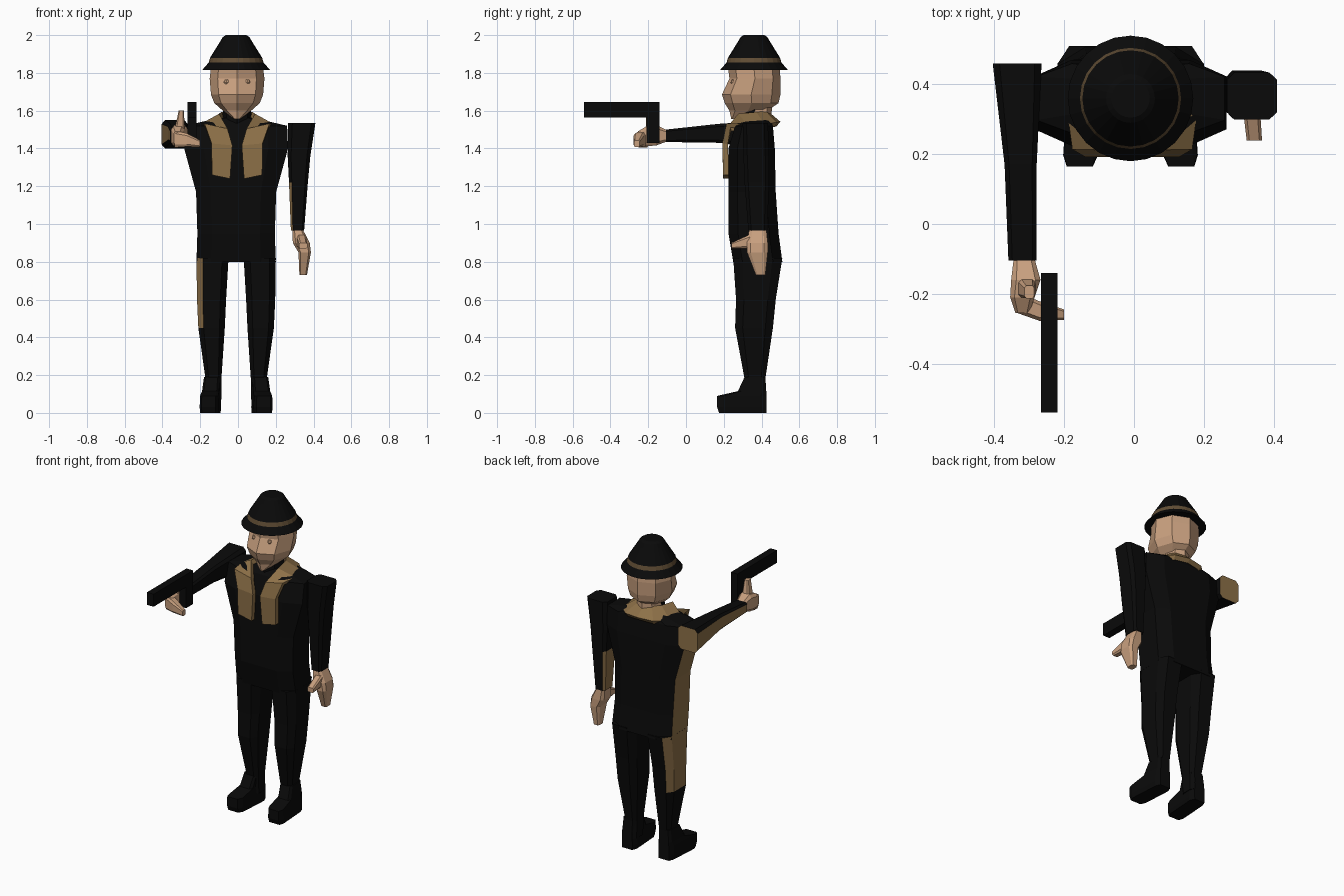
import bpy, bmesh, math

if "Cube" in bpy.data.objects:
    bpy.data.objects.remove(bpy.data.objects["Cube"])

def mat(name, r, g, b):
    m = bpy.data.materials.new(name)
    m.diffuse_color = (r, g, b, 1)
    m.use_nodes = True
    m.node_tree.nodes["Principled BSDF"].inputs["Base Color"].default_value = m.diffuse_color
    return m

BLACK = mat("black cloth", 0.003, 0.003, 0.003)
SKIN = mat("skin", 0.58, 0.35, 0.21)
BROWN = mat("brown cloth", 0.27, 0.165, 0.065)
BAND = mat("dark brown band", 0.12, 0.075, 0.035)

def finish(name, bm, mats, rule=None):
    bmesh.ops.recalc_face_normals(bm, faces=bm.faces[:])
    bm.normal_update()
    if rule:
        for f in bm.faces:
            f.material_index = int(rule(f.normal, f.calc_center_median()))
    me = bpy.data.meshes.new(name)
    bm.to_mesh(me)
    bm.free()
    for m in mats:
        me.materials.append(m)
    ob = bpy.data.objects.new(name, me)
    bpy.context.collection.objects.link(ob)
    return ob

def outline(k, n=8):
    """Unit cross-section: chamfered square, or a regular polygon if k is None."""
    if k is None:
        return [(math.sin(2 * math.pi * i / n), -math.cos(2 * math.pi * i / n)) for i in range(n)]
    return [(1, -k), (1, k), (k, 1), (-k, 1), (-1, k), (-1, -k), (-k, -1), (k, -1)]

def loft(name, axis, rings, mats, k=0.65, n=8, rule=None):
    """Rings are (position on axis, centre a, centre b, half size a, half size b)."""
    bm = bmesh.new()
    prof, rows = outline(k, n), []
    for p, a, b, ha, hb in rings:
        row = []
        for u, v in prof:
            co = [a + u * ha, b + v * hb]
            co.insert("xyz".index(axis), p)
            row.append(bm.verts.new(co))
        rows.append(row)
    for r0, r1 in zip(rows, rows[1:]):
        for i in range(len(prof)):
            j = (i + 1) % len(prof)
            bm.faces.new((r0[i], r0[j], r1[j], r1[i]))
    bm.faces.new(rows[0])
    bm.faces.new(rows[-1])
    return finish(name, bm, mats, rule)

def box(name, x0, x1, y0, y1, z0, z1, m):
    return loft(name, "z", [(z, (x0 + x1) / 2, (y0 + y1) / 2, (x1 - x0) / 2, (y1 - y0) / 2)
                            for z in (z0, z1)], [m], k=1)

CX = -0.005

# hat: sloping brim, band and tapered crown
hat = [(1.815, .18), (1.855, .145), (1.88, .138), (1.965, .085), (1.99, .07), (2.0, .055)]
loft("hat", "z", [(z, -.01, .36, r, r) for z, r in hat], [BLACK, BAND], k=None, n=24,
     rule=lambda nn, c: 1.856 < c.z < 1.879)

# head, given as height, half width, front and back
head = [(1.555, .015, .24, .27), (1.6, .075, .23, .43), (1.64, .12, .205, .49),
        (1.685, .138, .19, .5), (1.77, .145, .23, .5), (1.85, .135, .22, .495)]
loft("head", "z", [(z, CX, (f + b) / 2, h, (b - f) / 2) for z, h, f, b in head], [SKIN], k=None)
for s in (-1, 1):
    loft("eye", "z", [(1.735, CX + s * .055, .25, .008, .008), (1.75, CX + s * .055, .25, .016, .014),
                      (1.765, CX + s * .055, .25, .008, .008)], [SKIN], k=None)

# neck with dark shirt front
loft("neck", "z", [(1.48, CX, .36, .09, .09), (1.63, CX, .365, .07, .09)], [SKIN, BLACK], k=None,
     rule=lambda nn, c: nn.y < -.1)

# torso, lining colour on its right flank
torso = [(.8, .21, .25, .51), (.95, .205, .225, .49), (1.17, .212, .225, .475),
         (1.4, .275, .225, .47), (1.52, .27, .26, .46), (1.56, .1, .3, .44)]
loft("coat", "z", [(z, -.01, (f + b) / 2, h, (b - f) / 2) for z, h, f, b in torso], [BLACK, BROWN],
     k=.62, rule=lambda nn, c: nn.x < -.8 and c.z < 1.4)

# legs and shoes
for s, side in ((-1, "right"), (1, "left")):
    def lx(o):
        return -.01 + s * o
    loft(side + "_leg", "z", [(.07, lx(.12), .37, .042, .055), (.18, lx(.12), .365, .042, .055),
                              (.45, lx(.13), .36, .07, .1), (.6, lx(.13), .37, .077, .105),
                              (.82, lx(.125), .38, .085, .13)], [BLACK, BROWN], k=.6,
         rule=lambda nn, c: s < 0 and nn.x < -.8 and c.z > .46)
    shoe = loft(side + "_shoe", "z", [(0, lx(.13), .3, .048, .125), (.03, lx(.13), .295, .05, .13),
                                      (.09, lx(.13), .295, .048, .13), (.115, lx(.13), .35, .045, .075),
                                      (.19, lx(.125), .365, .042, .055)], [BLACK], k=.75)
    # splay the toes outward
    for v in shoe.data.vertices:
        v.co.x += s * max(0, .36 - v.co.y) * .08

# lowered left arm and hand
loft("left_arm", "z", [(.965, .315, .38, .035, .05), (1.22, .32, .375, .05, .065),
                       (1.36, .323, .372, .06, .068), (1.535, .338, .367, .072, .067)],
     [BLACK, BROWN], k=.7, rule=lambda nn, c: nn.x < -.8 and c.z < 1.22)
loft("left_hand", "z", [(.975, .315, .38, .026, .045), (.9, .335, .378, .045, .055),
                        (.85, .353, .378, .033, .055), (.73, .345, .395, .02, .025)], [SKIN])
loft("left_thumb", "y", [(.35, .335, .91, .025, .04), (.24, .345, .885, .022, .015)], [SKIN])

# raised right arm and hand
loft("right_arm", "y", [(.46, -.335, 1.475, .07, .075), (.17, -.325, 1.48, .046, .05),
                        (-.105, -.32, 1.467, .04, .033)], [BLACK, BROWN], k=.72,
     rule=lambda nn, c: nn.x < -.8 or nn.y > .9)
loft("right_hand", "y", [(-.1, -.315, 1.467, .03, .03), (-.16, -.31, 1.47, .042, .055),
                         (-.21, -.32, 1.465, .035, .052), (-.255, -.32, 1.455, .02, .035)], [SKIN])
loft("right_fingers", "x", [(-.335, -.225, 1.45, .03, .045), (-.27, -.25, 1.445, .028, .035),
                            (-.2, -.26, 1.425, .015, .018)], [SKIN])
loft("right_thumb", "z", [(1.49, -.31, -.18, .028, .03), (1.6, -.3, -.195, .014, .018)], [SKIN])

# pistol
box("pistol_barrel", -.267, -.22, -.54, -.14, 1.565, 1.645, BLACK)
box("pistol_grip", -.267, -.22, -.21, -.14, 1.43, 1.6, BLACK)

# scarf: one half as a ribbon (centre, half-width vector), mirrored and thickened
path = [((.09, .212, 1.25), (.048, 0, .01)), ((.085, .207, 1.42), (.055, 0, .005)),
        ((.115, .225, 1.51), (.06, 0, .012)), ((.14, .3, 1.545), (.045, .02, -.025)),
        ((.125, .39, 1.55), (.045, .02, -.03)), ((.075, .445, 1.555), (.025, .03, -.03)),
        ((.005, .455, 1.56), (0, .035, -.03))]
bm = bmesh.new()
rows = []
for c, w in path:
    rows.append([bm.verts.new((CX + c[0] - .005 + s * w[0], c[1] + s * w[1], c[2] + s * w[2]))
                 for s in (-1, 1)])
for (a, b), (c, d) in zip(rows, rows[1:]):
    bm.faces.new((a, b, d, c))
for v in list(bm.verts):
    v.co.x -= CX
scarf = finish("scarf", bm, [BROWN])
scarf.location.x = CX
mod = scarf.modifiers.new("mirror", "MIRROR")
mod.use_clip = True
mod = scarf.modifiers.new("thickness", "SOLIDIFY")
mod.thickness = .03
mod.offset = 0
